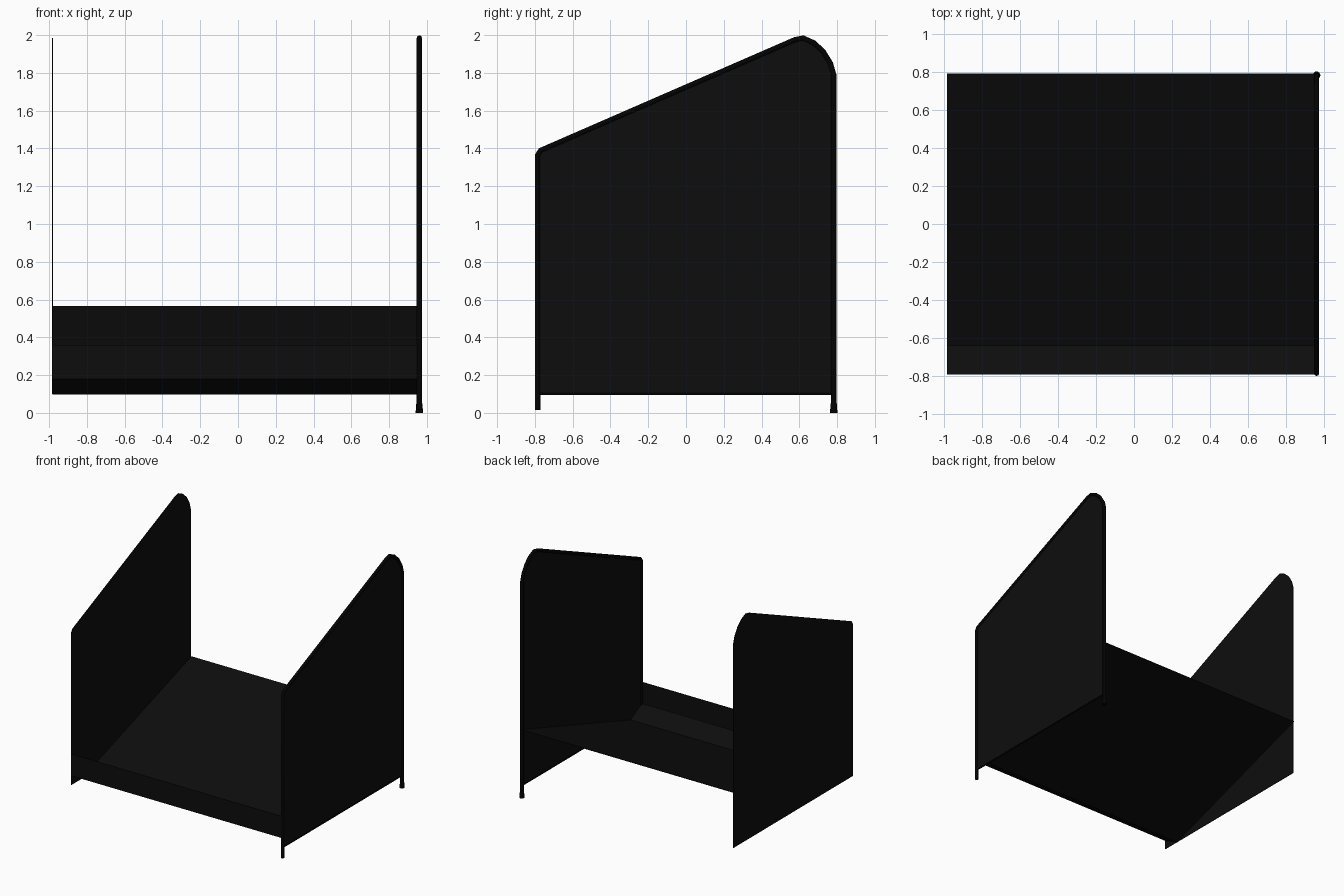
import bpy
import bmesh

cube = bpy.data.objects.get("Cube")
if cube:
    bpy.data.objects.remove(cube)


def material(name, value):
    m = bpy.data.materials.new(name)
    m.use_nodes = True
    col = (value, value, value, 1)
    m.diffuse_color = col
    m.node_tree.nodes["Principled BSDF"].inputs["Base Color"].default_value = col
    return m


fabric = material("charcoal fabric", 0.004)
metal = material("black metal", 0.001)


def add_mesh(name, bm, mat):
    mesh = bpy.data.meshes.new(name)
    bmesh.ops.recalc_face_normals(bm, faces=bm.faces)
    bm.to_mesh(mesh)
    bm.free()
    mesh.materials.append(mat)
    ob = bpy.data.objects.new(name, mesh)
    bpy.context.collection.objects.link(ob)
    return ob


def thicken(ob):
    mod = ob.modifiers.new("thickness", "SOLIDIFY")
    mod.thickness = 0.004
    mod.offset = 0


# Side outline (y, z), from the front lower corner over the top to the back
FRONT, BACK, LOW = -0.785, 0.782, 0.1
LEFT, RIGHT = 0.96, -0.982
top_edge = [(FRONT, 1.365), (-0.77, 1.39), (0.575, 1.975), (0.62, 1.985),
            (0.675, 1.96), (0.725, 1.915), (0.765, 1.85), (BACK, 1.79)]

# Flat fabric side panels
for name, x in (("left_side_panel", LEFT), ("right_side_panel", RIGHT)):
    bm = bmesh.new()
    outline = [(FRONT, LOW)] + top_edge + [(BACK, LOW)]
    bm.faces.new([bm.verts.new((x, y, z)) for y, z in outline])
    thicken(add_mesh(name, bm, fabric))

# Folded seat sheet: front lip, short sloping floor, long rising seat
bm = bmesh.new()
profile = [(-0.79, 0.36), (-0.79, 0.18), (-0.64, LOW), (0.79, 0.565)]
rows = [[bm.verts.new((x, y, z)) for x in (RIGHT, LEFT)] for y, z in profile]
for a, b in zip(rows, rows[1:]):
    bm.faces.new((a[0], a[1], b[1], b[0]))
thicken(add_mesh("seat_sheet", bm, fabric))


# Bent tube frame around the left panel, ending in the two legs
def tube(name, points, radius):
    curve = bpy.data.curves.new(name, "CURVE")
    curve.dimensions = "3D"
    curve.bevel_depth = radius
    curve.bevel_resolution = 2
    curve.use_fill_caps = True
    spline = curve.splines.new("POLY")
    spline.points.add(len(points) - 1)
    for p, co in zip(spline.points, points):
        p.co = (*co, 1)
        p.radius = 1
    curve.materials.append(metal)
    ob = bpy.data.objects.new(name, curve)
    bpy.context.collection.objects.link(ob)


path = [(FRONT, 0.015)] + top_edge + [(BACK, 0.02)]
tube("tube_frame", [(LEFT, y, z) for y, z in path], 0.014)
tube("lower_hem", [(LEFT, FRONT, LOW), (LEFT, BACK, LOW)], 0.006)

# Rubber foot on the back leg
bm = bmesh.new()
bmesh.ops.create_cone(bm, cap_ends=True, segments=16, radius1=0.02,
                      radius2=0.016, depth=0.05)
bmesh.ops.translate(bm, vec=(LEFT, BACK, 0.025), verts=bm.verts)
add_mesh("back_foot", bm, metal)
